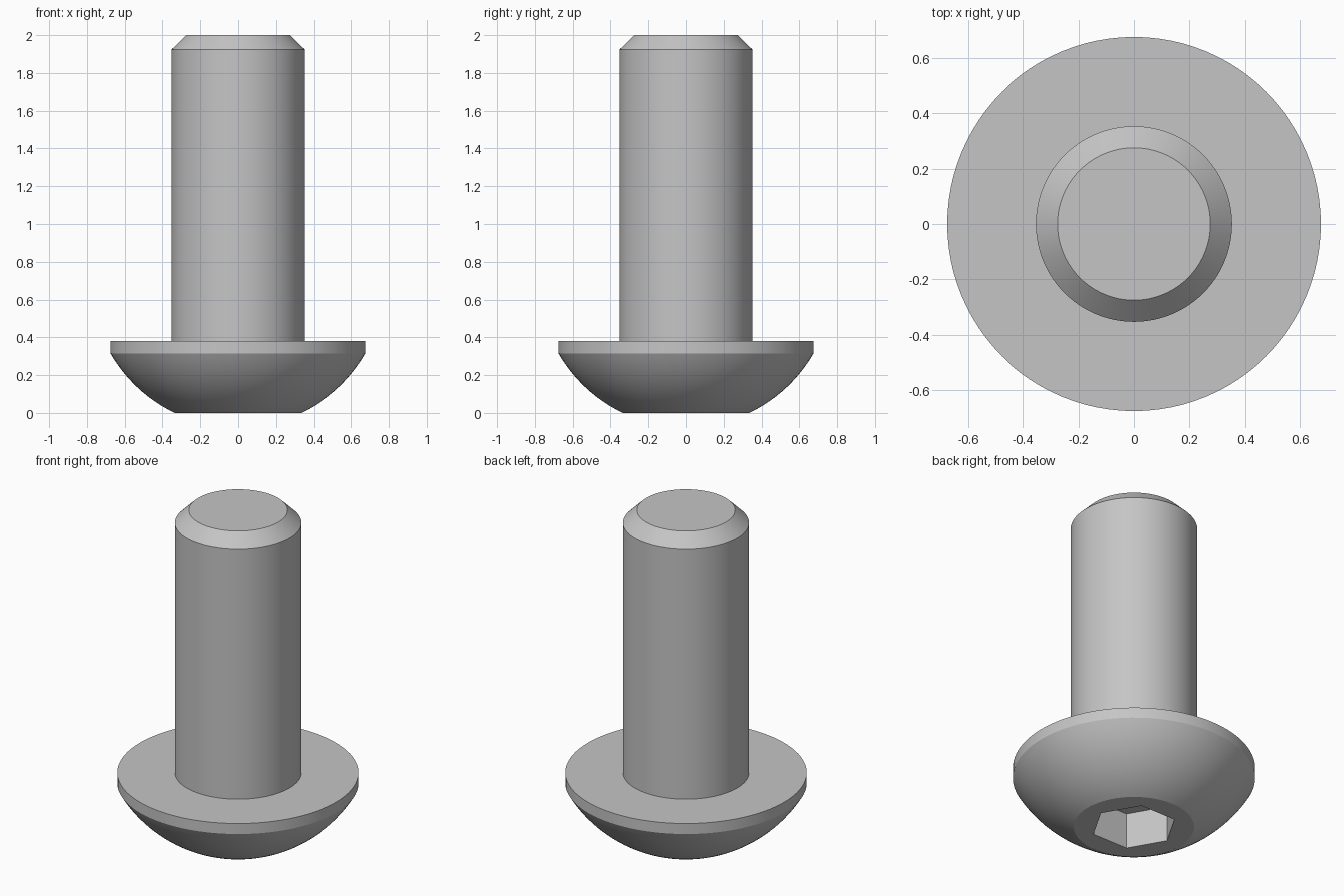
import bpy, bmesh, math

cube = bpy.data.objects.get("Cube")
if cube:
    bpy.data.objects.remove(cube, do_unlink=True)

SIDES = 96  # multiple of six, so hexagon corners fall on vertices

steel = bpy.data.materials.new("grey_steel")
steel.use_nodes = True
colour = (0.56, 0.56, 0.56, 1)
steel.diffuse_color = colour
steel.node_tree.nodes["Principled BSDF"].inputs["Base Color"].default_value = colour


def ring(bm, radius, z, hexagonal=False):
    """One horizontal loop of vertices, round or hexagonal."""
    verts = []
    for i in range(SIDES):
        a = 2 * math.pi * i / SIDES
        r = radius
        if hexagonal:
            step = math.pi / 3
            r *= math.cos(step / 2) / math.cos(a % step - step / 2)
        verts.append(bm.verts.new((r * math.cos(a), r * math.sin(a), z)))
    return verts


def turned_part(name, profile, cap_start=False, cap_end=False):
    """Join successive rings (radius, z, hexagonal) into a surface."""
    bm = bmesh.new()
    rings = [ring(bm, *p) for p in profile]
    for low, high in zip(rings, rings[1:]):
        for i in range(SIDES):
            j = (i + 1) % SIDES
            bm.faces.new((low[i], low[j], high[j], high[i]))
    if cap_start:
        bm.faces.new(rings[0][::-1])
    if cap_end:
        bm.faces.new(rings[-1])
    mesh = bpy.data.meshes.new(name)
    bm.to_mesh(mesh)
    bm.free()
    mesh.materials.append(steel)
    obj = bpy.data.objects.new(name, mesh)
    bpy.context.collection.objects.link(obj)
    bpy.ops.object.select_all(action='DESELECT')
    obj.select_set(True)
    bpy.context.view_layer.objects.active = obj
    bpy.ops.object.shade_smooth_by_angle(angle=math.radians(20))
    return obj


# Domed head with hexagonal socket: floor, rim, spherical dome, flange
shank_r, flange_r, flange_top = 0.353, 0.675, 0.38
dome_r, dome_centre = 0.778, 0.702
start, end = math.asin(0.335 / dome_r), math.asin(flange_r / dome_r)
head = [(0.24, 0.22, True), (0.24, 0, True)]
STEPS = 14
for i in range(STEPS + 1):
    t = start + (end - start) * i / STEPS
    head.append((dome_r * math.sin(t), max(0, dome_centre - dome_r * math.cos(t))))
head += [(flange_r, flange_top), (shank_r, flange_top)]
turned_part("screw_head", head, cap_start=True)

# Plain shank with chamfered tip
turned_part("shank", [(shank_r, flange_top), (shank_r, 1.923), (0.275, 2)], cap_end=True)
